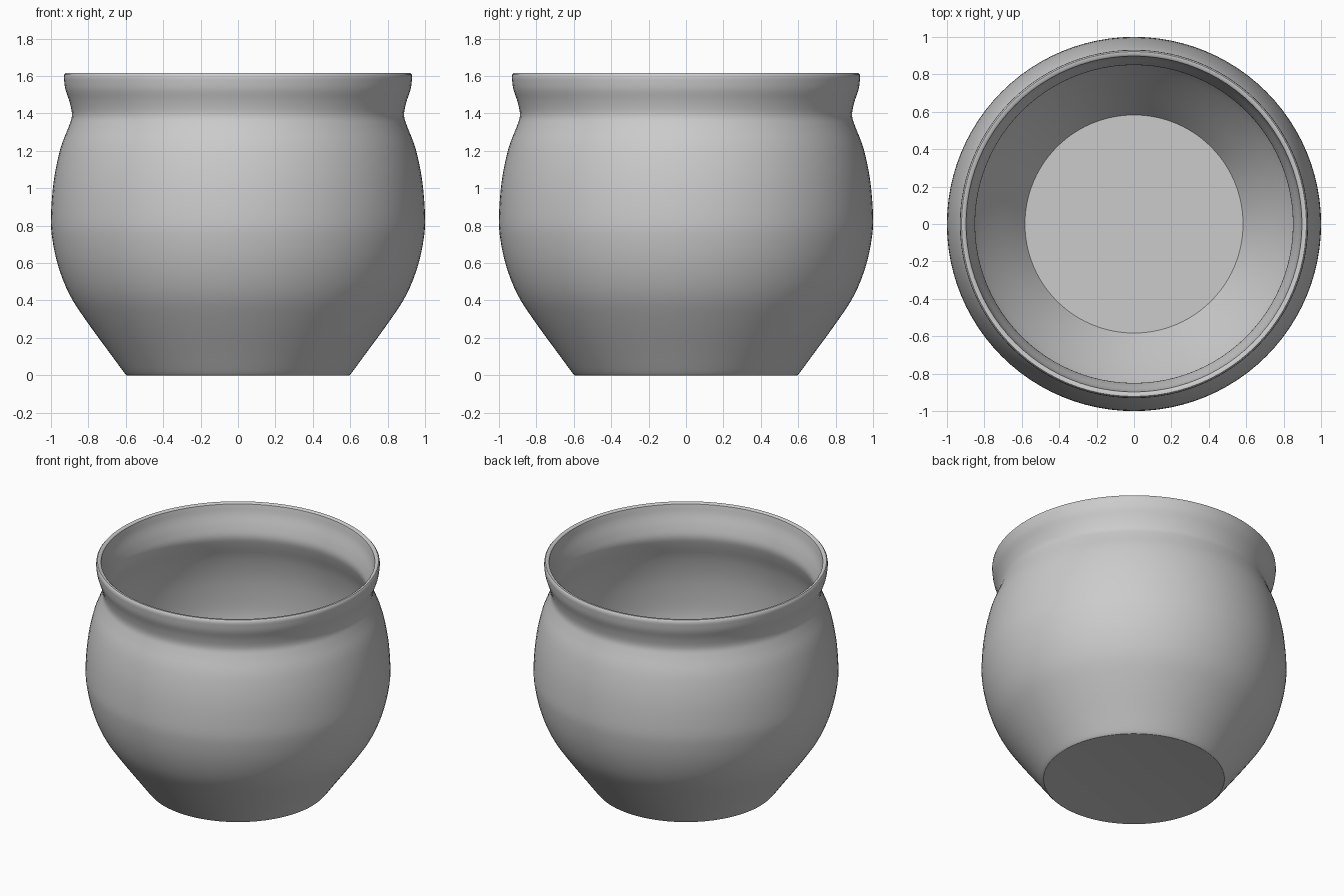
import bpy
import bmesh
import math

cube = bpy.data.objects.get("Cube")
if cube:
    bpy.data.objects.remove(cube)


def flat_material(name, value):
    mat = bpy.data.materials.new(name)
    mat.use_nodes = True
    colour = (value, value, value, 1.0)
    mat.diffuse_color = colour
    mat.node_tree.nodes["Principled BSDF"].inputs["Base Color"].default_value = colour
    return mat


def smooth_profile(points, steps=4):
    """Catmull-Rom curve through (radius, height) points."""
    padded = [points[0]] + points + [points[-1]]
    result = []
    for a, b, c, d in zip(padded, padded[1:], padded[2:], padded[3:]):
        for i in range(steps):
            t = i / steps
            result.append(tuple(
                0.5 * (2 * q + (r - p) * t + (2 * p - 5 * q + 4 * r - s) * t ** 2
                       + (3 * q - p - 3 * r + s) * t ** 3)
                for p, q, r, s in zip(a, b, c, d)))
    return result + [points[-1]]


def lathe(name, profile, material, segments=96):
    """Spin a profile round z, closing both ends with flat discs."""
    bm = bmesh.new()
    rings = []
    for radius, height in profile:
        rings.append([bm.verts.new((radius * math.cos(math.tau * i / segments),
                                    radius * math.sin(math.tau * i / segments), height))
                      for i in range(segments)])
    for low, high in zip(rings, rings[1:]):
        for i in range(segments):
            j = (i + 1) % segments
            bm.faces.new((low[i], low[j], high[j], high[i]))
    bm.faces.new(rings[0][::-1])
    bm.faces.new(rings[-1])
    mesh = bpy.data.meshes.new(name)
    bm.to_mesh(mesh)
    bm.free()
    mesh.materials.append(material)
    obj = bpy.data.objects.new(name, mesh)
    bpy.context.collection.objects.link(obj)
    bpy.context.view_layer.objects.active = obj
    obj.select_set(True)
    bpy.ops.object.shade_smooth_by_angle(angle=math.radians(40))
    obj.select_set(False)
    return obj


# Outer wall: rounded foot, wide belly, pinched neck, flared lip
outer = smooth_profile([
    (0.59, 0.0), (0.605, 0.01), (0.675, 0.105), (0.81, 0.29), (0.9, 0.43),
    (0.96, 0.58), (0.993, 0.73), (1.0, 0.85), (0.985, 1.04), (0.95, 1.21),
    (0.905, 1.33), (0.888, 1.39), (0.9, 1.46), (0.923, 1.53), (0.931, 1.59)])

# Rounded rim
rim = [(0.929, 1.607), (0.922, 1.615), (0.908, 1.615), (0.898, 1.607)]

# Inner wall down to the flat floor
inner = smooth_profile([
    (0.895, 1.59), (0.886, 1.54), (0.862, 1.46), (0.85, 1.39), (0.868, 1.32),
    (0.912, 1.2), (0.947, 1.04), (0.962, 0.85), (0.955, 0.73), (0.922, 0.59),
    (0.864, 0.45), (0.775, 0.31), (0.643, 0.125), (0.583, 0.04)])

lathe("pot", outer + rim + inner, flat_material("plain grey", 0.6))
